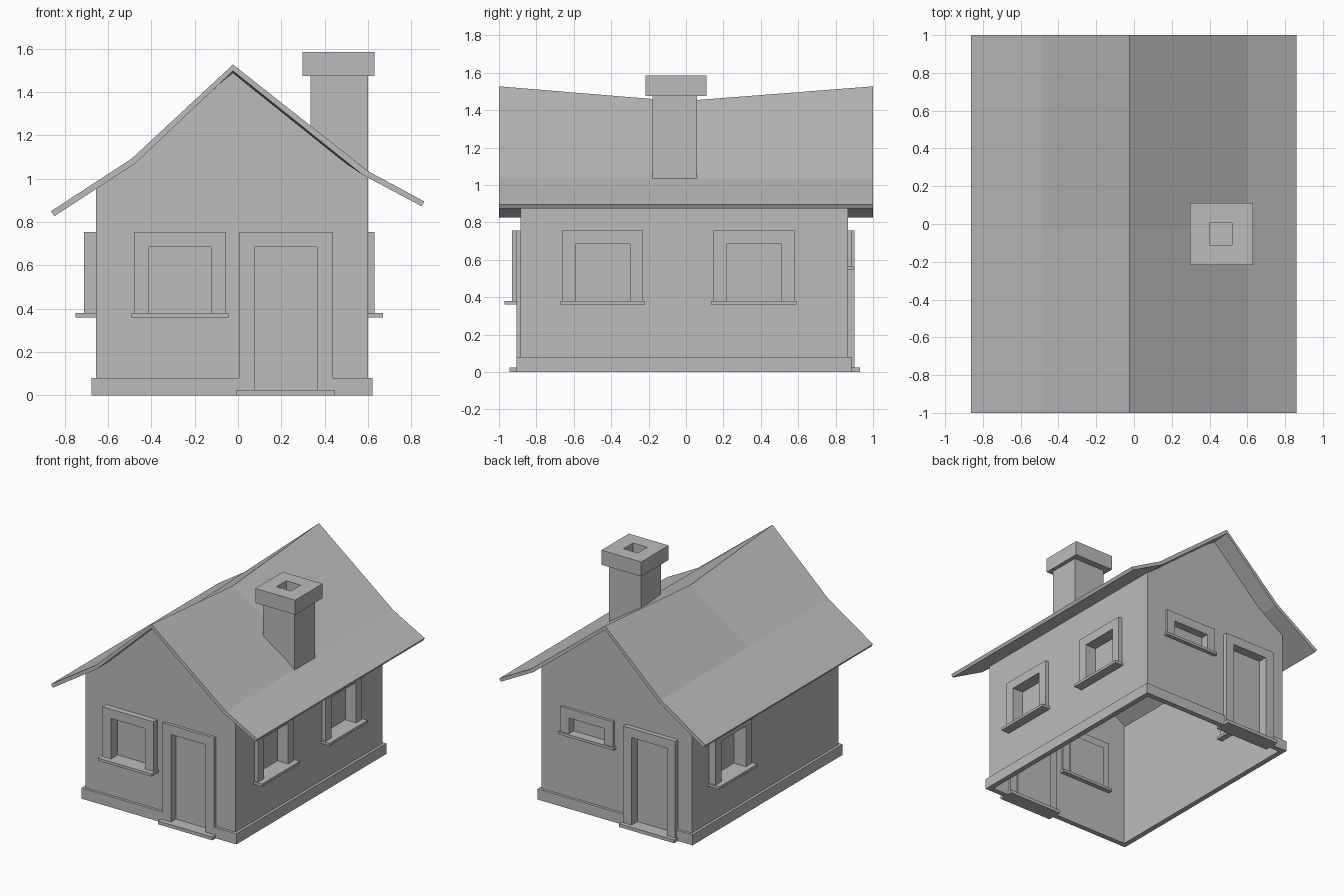
import bpy, bmesh

cube = bpy.data.objects.get("Cube")
if cube:
    bpy.data.objects.remove(cube, do_unlink=True)

grey = bpy.data.materials.new("plain_grey")
grey.use_nodes = True
grey.diffuse_color = (0.5, 0.5, 0.5, 1)
grey.node_tree.nodes["Principled BSDF"].inputs["Base Color"].default_value = grey.diffuse_color


def finish(name, bm):
    bmesh.ops.recalc_face_normals(bm, faces=bm.faces)
    mesh = bpy.data.meshes.new(name)
    bm.to_mesh(mesh)
    bm.free()
    mesh.materials.append(grey)
    obj = bpy.data.objects.new(name, mesh)
    bpy.context.collection.objects.link(obj)
    return obj


def add_box(bm, xs, ys, zs):
    (x0, x1), (y0, y1), (z0, z1) = sorted(xs), sorted(ys), sorted(zs)
    for v in bmesh.ops.create_cube(bm, size=1)["verts"]:
        v.co = (x1 if v.co.x > 0 else x0, y1 if v.co.y > 0 else y0, z1 if v.co.z > 0 else z0)


def boxes(name, *parts):
    bm = bmesh.new()
    for part in parts:
        add_box(bm, *part)
    return finish(name, bm)


def cut(target, cutter):
    mod = target.modifiers.new("opening", 'BOOLEAN')
    mod.operation = 'DIFFERENCE'
    mod.solver = 'EXACT'
    mod.object = cutter
    bpy.context.view_layer.objects.active = target
    bpy.ops.object.modifier_apply(modifier=mod.name)
    bpy.data.objects.remove(cutter, do_unlink=True)


# Wall shell, open underneath
LEFT, RIGHT, FRONT, BACK = -0.655, 0.60, -0.885, 0.865
THICK = 0.02
gable = [(LEFT, 0), (RIGHT, 0), (RIGHT, 1.01), (-0.023, 1.495), (-0.477, 1.075), (LEFT, 0.957)]


def gable_wall(name, y0, y1):
    bm = bmesh.new()
    face = bm.faces.new([bm.verts.new((x, y0, z)) for x, z in gable])
    new = bmesh.ops.extrude_face_region(bm, geom=[face])["geom"]
    verts = [g for g in new if isinstance(g, bmesh.types.BMVert)]
    bmesh.ops.translate(bm, verts=verts, vec=(0, y1 - y0, 0))
    bm.faces.ensure_lookup_table()
    return finish(name, bm)


inner_y = (FRONT + THICK, BACK - THICK)
front_wall = gable_wall("front_wall", FRONT, inner_y[0])
back_wall = gable_wall("back_wall", BACK, inner_y[1])
chimney_side_wall = boxes("chimney_side_wall", ((RIGHT - THICK, RIGHT), inner_y, (0, 1.01)))
plain_side_wall = boxes("plain_side_wall", ((LEFT, LEFT + THICK), inner_y, (0, 0.957)))


# Framed openings: jambs, lintel, recessed panel and projecting sill
def opening(name, wall, axis, u0, u1, sill, out, sill_out, panel, sill_height=0.02):
    top, rim = 0.755, 0.07
    lintel = top - rim
    inward = 1 if panel > out else -1
    depth = (out, panel)
    back = (panel, panel + inward * 0.01)

    def part(u, d, z):
        return (u, d, z) if axis == 'y' else (d, u, z)

    cutter = boxes("cutter", part((u0 + rim, u1 - rim), (out, panel + inward * 0.05),
                                  (sill - 0.005, lintel)))
    cut(wall, cutter)
    boxes(name + "_frame",
          part((u0, u0 + rim), depth, (sill, top)),
          part((u1 - rim, u1), depth, (sill, top)),
          part((u0 + rim, u1 - rim), depth, (lintel, top)))
    boxes(name + "_panel", part((u0 + rim - 0.01, u1 - rim + 0.01), back, (sill, lintel + 0.01)))
    boxes(name + "_sill", part((u0 - 0.012, u1 + 0.012), (sill_out, panel + inward * 0.02),
                               (sill - sill_height, sill)))


front_door, back_door = (0.005, 0.435), (-0.54, -0.105)
opening("front_door", front_wall, 'y', *front_door, 0.025, -0.907, -0.945, -0.85, 0.025)
opening("front_window", front_wall, 'y', -0.48, -0.055, 0.38, -0.93, -0.97, -0.85)
opening("back_door", back_wall, 'y', *back_door, 0.025, 0.90, 0.93, 0.83, 0.025)
opening("back_window", back_wall, 'y', -0.01, 0.43, 0.565, 0.885, 0.895, 0.825)
opening("chimney_side_window_front", chimney_side_wall, 'x', -0.66, -0.23, 0.38, 0.63, 0.67, 0.54)
opening("chimney_side_window_back", chimney_side_wall, 'x', 0.147, 0.58, 0.38, 0.63, 0.67, 0.54)
opening("plain_side_window", plain_side_wall, 'x', 0.23, 0.66, 0.38, -0.71, -0.75, -0.61)

# Plinth, broken at both doors
OUT = 0.02
ends = (LEFT - OUT, RIGHT + OUT)
height = (0, 0.08)
parts = [((LEFT - OUT, LEFT), (FRONT, BACK), height), ((RIGHT, RIGHT + OUT), (FRONT, BACK), height)]
for ys, door in (((FRONT - OUT, FRONT), front_door), ((BACK, BACK + OUT), back_door)):
    parts += [((ends[0], door[0]), ys, height), ((door[1], ends[1]), ys, height)]
boxes("plinth", *parts)

# Roof: flared eaves and a sagging ridge
upper = [(-0.863, 0.85), (-0.49, 1.093), (-0.023, 1.527), (0.60, 1.035), (0.86, 0.895)]
lower = [(-0.847, 0.827), (-0.475, 1.07), (-0.023, 1.497), (0.575, 1.018), (0.847, 0.873)]
outline = upper + lower[::-1]
bm = bmesh.new()
rings = []
for y, sag in ((-1, 0), (-0.03, 0.08), (1, 0)):
    rings.append([bm.verts.new((x, y, z - (sag if i in (2, 7) else 0)))
                  for i, (x, z) in enumerate(outline)])
count = len(outline)
for a, b in zip(rings, rings[1:]):
    for i in range(count):
        j = (i + 1) % count
        bm.faces.new((a[i], a[j], b[j], b[i]))
for ring in (rings[0], rings[-1]):
    for i in range(4):
        bm.faces.new((ring[i], ring[i + 1], ring[count - 2 - i], ring[count - 1 - i]))
finish("roof", bm)

# Chimney with a hollow cap
boxes("chimney_shaft", ((0.335, 0.60), (-0.18, 0.06), (1.01, 1.475)))
chimney_cap = boxes("chimney_cap", ((0.297, 0.63), (-0.217, 0.11), (1.475, 1.585)))
cut(chimney_cap, boxes("cutter", ((0.40, 0.52), (-0.11, 0.005), (1.49, 1.70))))
